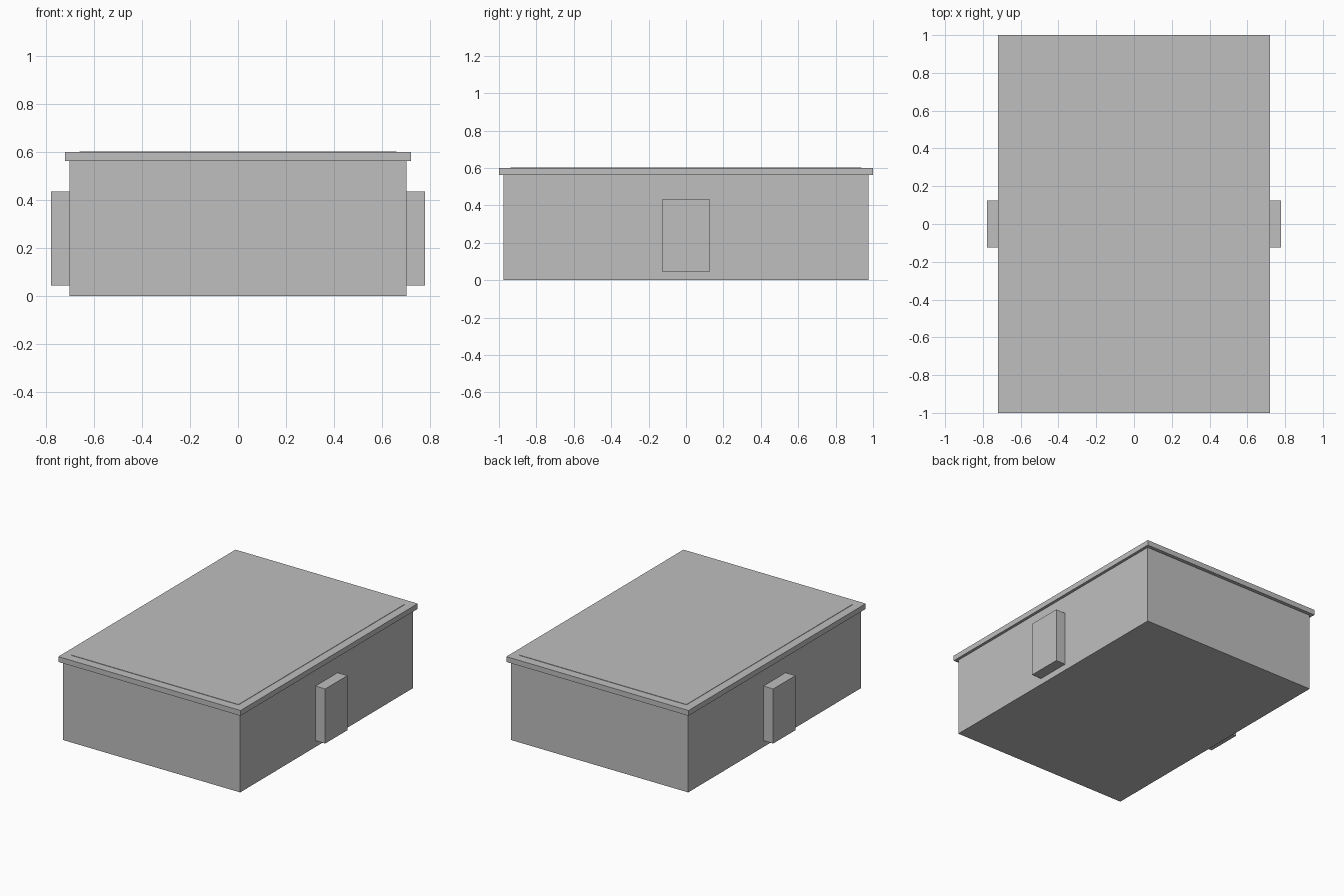
import bpy

if "Cube" in bpy.data.objects:
    bpy.data.objects.remove(bpy.data.objects["Cube"])

grey = bpy.data.materials.new("light grey")
grey.diffuse_color = (0.52, 0.52, 0.52, 1)
grey.use_nodes = True
grey.node_tree.nodes["Principled BSDF"].inputs["Base Color"].default_value = grey.diffuse_color


def box(name, x, y, z):
    """Box spanning the (min, max) ranges on each axis."""
    bpy.ops.mesh.primitive_cube_add(size=1)
    ob = bpy.context.object
    ob.name = name
    ob.location = [(a + b) / 2 for a, b in (x, y, z)]
    ob.scale = [b - a for a, b in (x, y, z)]
    bpy.ops.object.transform_apply(location=True, rotation=False, scale=True)
    ob.data.materials.append(grey)
    return ob


# main container
box("body", (-0.70, 0.70), (-0.975, 0.975), (0, 0.562))

# overhanging lid with a barely raised centre panel
box("lid", (-0.72, 0.72), (-1, 1), (0.562, 0.60))
box("lid_panel", (-0.66, 0.66), (-0.937, 0.937), (0.59, 0.603))

# block handle, mirrored to the other side
handle = box("side_handles", (0.70, 0.777), (-0.125, 0.125), (0.045, 0.435))
handle.modifiers.new("mirror", "MIRROR")
